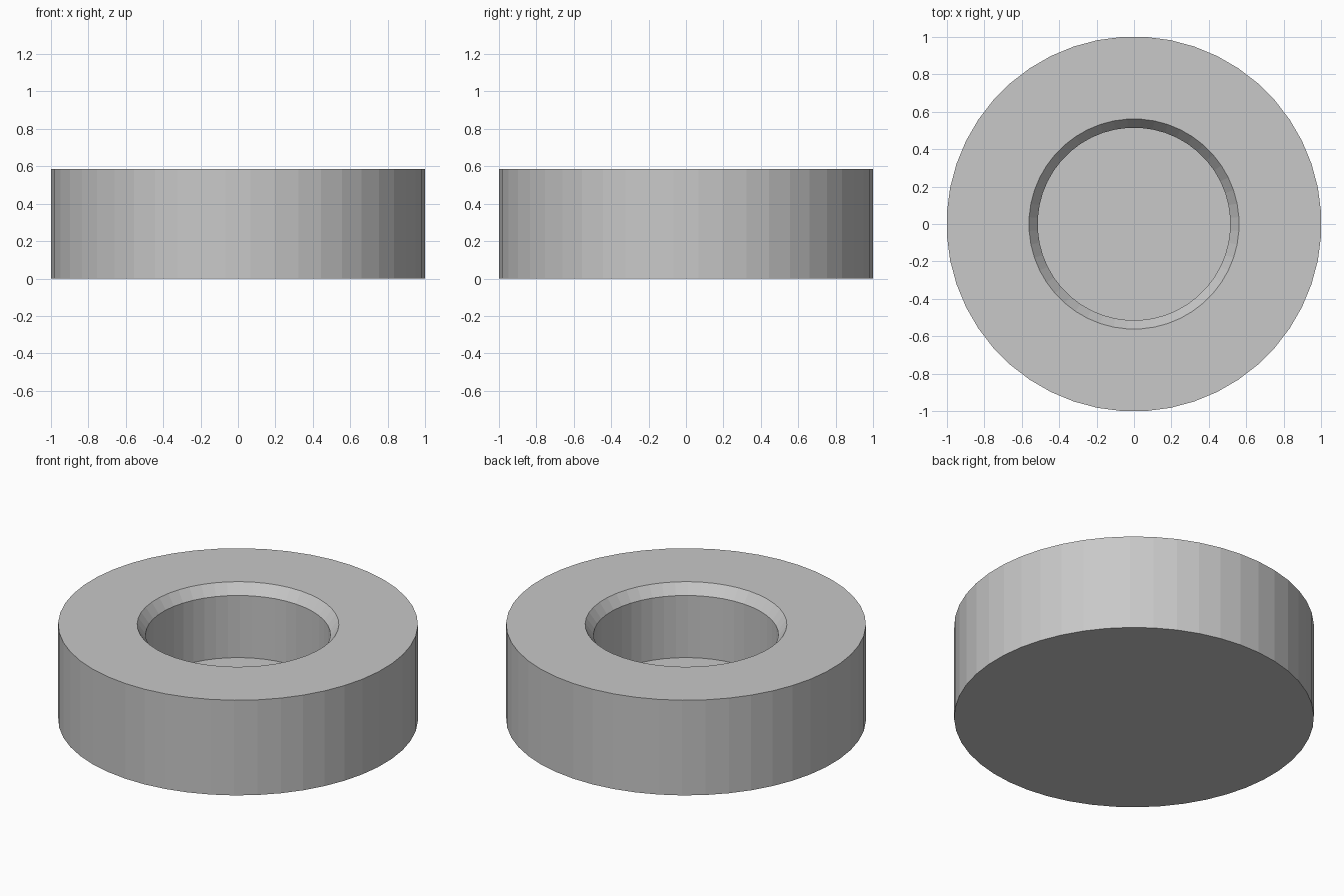
import bpy, bmesh, math
from mathutils import Matrix

SIDES = 48
HALF_STEP = math.pi / SIDES
RADIUS = 1 / math.cos(HALF_STEP)   # flats reach exactly one unit

cube = bpy.data.objects.get("Cube")
if cube:
    bpy.data.objects.remove(cube, do_unlink=True)

# Plain grey material
grey = bpy.data.materials.new("plain_grey")
grey.use_nodes = True
colour = (0.58, 0.58, 0.58, 1)
grey.diffuse_color = colour
grey.node_tree.nodes["Principled BSDF"].inputs["Base Color"].default_value = colour


def lathe(name, profile, material):
    """Revolve a (radius, height) profile about the z axis, closing the open ends."""
    bm = bmesh.new()
    turn = Matrix.Rotation(HALF_STEP, 3, 'Z')
    verts = [bm.verts.new(turn @ bm_point) for bm_point in
             (Matrix.Translation((r, 0, z)).to_translation() for r, z in profile)]
    edges = [bm.edges.new(pair) for pair in zip(verts, verts[1:])]
    bmesh.ops.spin(bm, geom=verts + edges, cent=(0, 0, 0), axis=(0, 0, 1),
                   angle=2 * math.pi, steps=SIDES, use_duplicate=False)
    bmesh.ops.remove_doubles(bm, verts=bm.verts[:], dist=0.0001)
    bmesh.ops.holes_fill(bm, edges=[e for e in bm.edges if e.is_boundary], sides=SIDES)
    bmesh.ops.recalc_face_normals(bm, faces=bm.faces[:])
    mesh = bpy.data.meshes.new(name)
    bm.to_mesh(mesh)
    bm.free()
    mesh.materials.append(material)
    obj = bpy.data.objects.new(name, mesh)
    bpy.context.collection.objects.link(obj)
    return obj


# Thick disc with a chamfered blind pocket: base, outer wall, top, chamfer, bore
lathe("recessed_disc", [
    (RADIUS, 0),
    (RADIUS, 0.585),
    (0.562, 0.585),
    (0.515, 0.522),
    (0.515, 0.14),
], grey)
